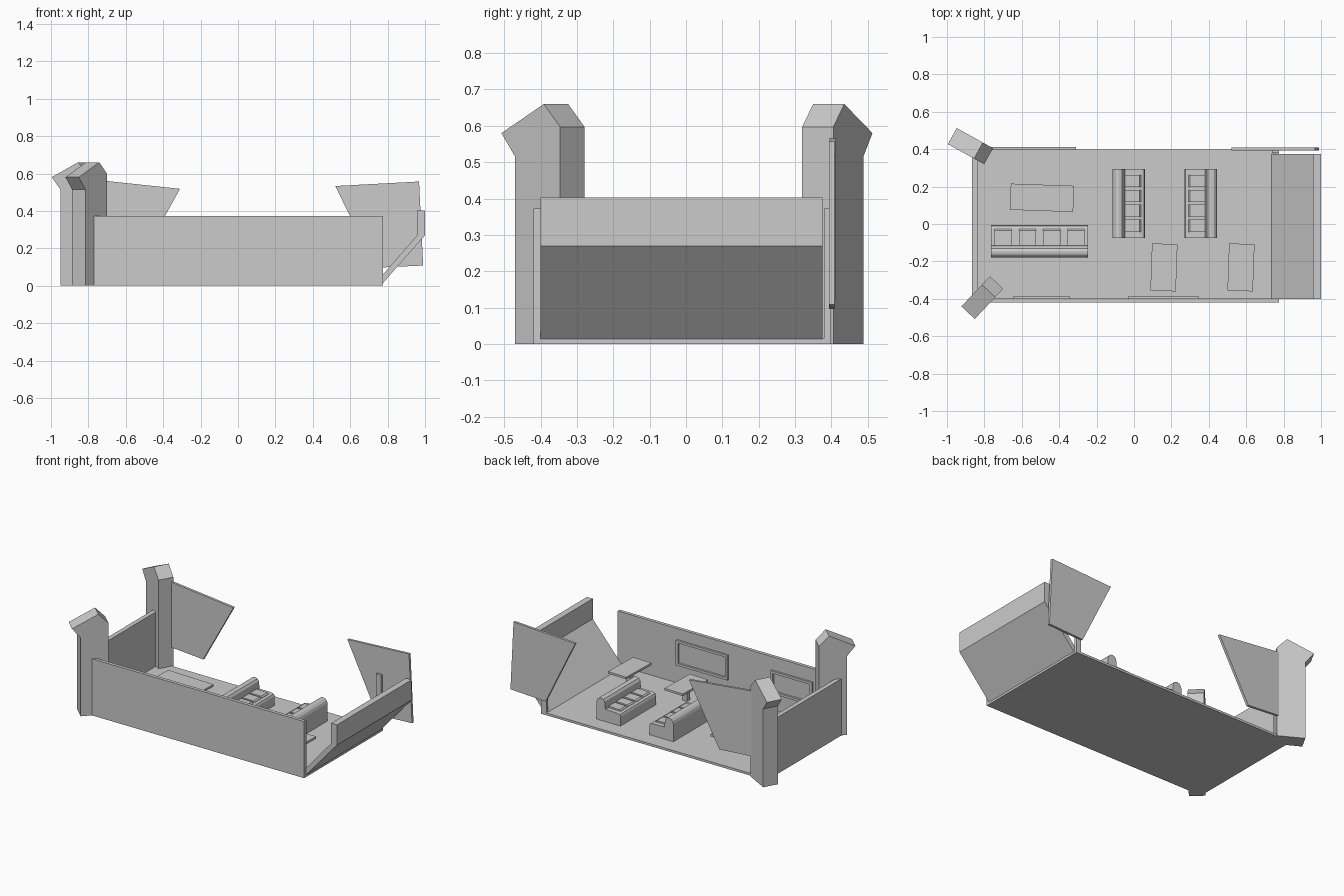
import bpy, bmesh, math
from mathutils import Matrix, Vector


def prism(name, pts, v0, v1, origin=(0, 0, 0), deg=0):
    """Extrude a (u, z) profile sideways from v0 to v1, then turn and place it."""
    bm = bmesh.new()
    face = bm.faces.new([bm.verts.new((u, v0, z)) for u, z in pts])
    ext = bmesh.ops.extrude_face_region(bm, geom=[face])
    vs = [g for g in ext["geom"] if isinstance(g, bmesh.types.BMVert)]
    bmesh.ops.translate(bm, verts=vs, vec=(0, v1 - v0, 0))
    bmesh.ops.recalc_face_normals(bm, faces=bm.faces)
    me = bpy.data.meshes.new(name)
    bm.to_mesh(me)
    bm.free()
    ob = bpy.data.objects.new(name, me)
    ob.matrix_world = Matrix.Translation(Vector(origin)) @ Matrix.Rotation(math.radians(deg), 4, 'Z')
    bpy.context.collection.objects.link(ob)
    return ob


def box(name, x0, x1, y0, y1, z0, z1, origin=(0, 0, 0), deg=0):
    return prism(name, [(x0, z0), (x1, z0), (x1, z1), (x0, z1)], y0, y1, origin, deg)


# floor and walls
box("floor", -0.865, 0.775, -0.42, 0.397, 0, 0.015)
box("front_wall", -0.865, 0.775, -0.42, -0.398, 0, 0.372)
box("left_wall", -0.865, -0.835, -0.42, 0.39, 0, 0.372)
box("corner_post", 0.738, 0.775, 0.38, 0.397, 0, 0.372)

# sloping end wall
prism("sloped_end_wall",
      [(0.735, 0.014), (0.775, 0.014), (1.0, 0.27), (1.0, 0.403), (0.958, 0.403), (0.958, 0.27)],
      -0.4, 0.375)

# hanging panels on the open side
prism("left_panel", [(-0.77, 0.567), (-0.31, 0.518), (-0.53, 0.12), (-0.77, 0.138)], 0.395, 0.411)
prism("right_panel", [(0.52, 0.533), (0.968, 0.557), (0.99, 0.108), (0.735, 0.096)], 0.393, 0.409)

# leaning pillars
pillar = [(0, 0), (0, 0.597), (0.062, 0.66), (0.222, 0.58), (0.17, 0.515), (0.17, 0)]
prism("front_pillar", pillar, -0.049, 0.049, (-0.735, -0.3125, 0), 226.8)
prism("back_pillar", pillar, -0.049, 0.049, (-0.7775, 0.3625, 0), 151)

# window frames on the inside of the front wall
for x0, x1, z0, z1 in ((-0.03, 0.345, 0.135, 0.3), (-0.645, -0.345, 0.135, 0.285)):
    b, y0, y1 = 0.016, -0.4, -0.385
    box("window_sill", x0, x1, y0, y1, z0, z0 + b)
    box("window_head", x0, x1, y0, y1, z1 - b, z1)
    box("window_jamb", x0, x0 + b, y0, y1, z0 + b, z1 - b)
    box("window_jamb", x1 - b, x1, y0, y1, z0 + b, z1 - b)


# benches with rounded backs and square cushions
def bench(x, y, deg, length, pitch, width):
    profile = [(0, 0), (0, 0.115), (0.006, 0.132), (0.018, 0.144), (0.034, 0.147), (0.05, 0.142),
               (0.06, 0.128), (0.066, 0.08), (0.155, 0.078), (0.169, 0.073), (0.175, 0.06), (0.175, 0)]
    prism("bench", profile, -length / 2, length / 2, (x, y, 0.015), deg)
    for i in range(4):
        c = (i - 1.5) * pitch
        prism("cushion", [(0.066, 0.07), (0.066, 0.09), (0.145, 0.088), (0.153, 0.08), (0.153, 0.07)],
              c - width / 2, c + width / 2, (x, y, 0.015), deg)


bench(-0.505, -0.18, 90, 0.52, 0.13, 0.092)
bench(-0.115, 0.11, 0, 0.37, 0.08, 0.066)
bench(0.445, 0.11, 180, 0.37, 0.08, 0.066)

# tables on pedestals
for x, y, w, d, h in ((0.16, -0.232, 0.136, 0.252, 0.12), (0.572, -0.232, 0.136, 0.252, 0.12),
                      (-0.492, 0.14, 0.338, 0.14, 0.085)):
    box("table_top", -w / 2, w / 2, -d / 2, d / 2, h - 0.014, h, (x, y, 0), -2)
    box("table_leg", -0.016, 0.016, -0.016, 0.016, 0.01, h - 0.01, (x, y, 0), -2)
